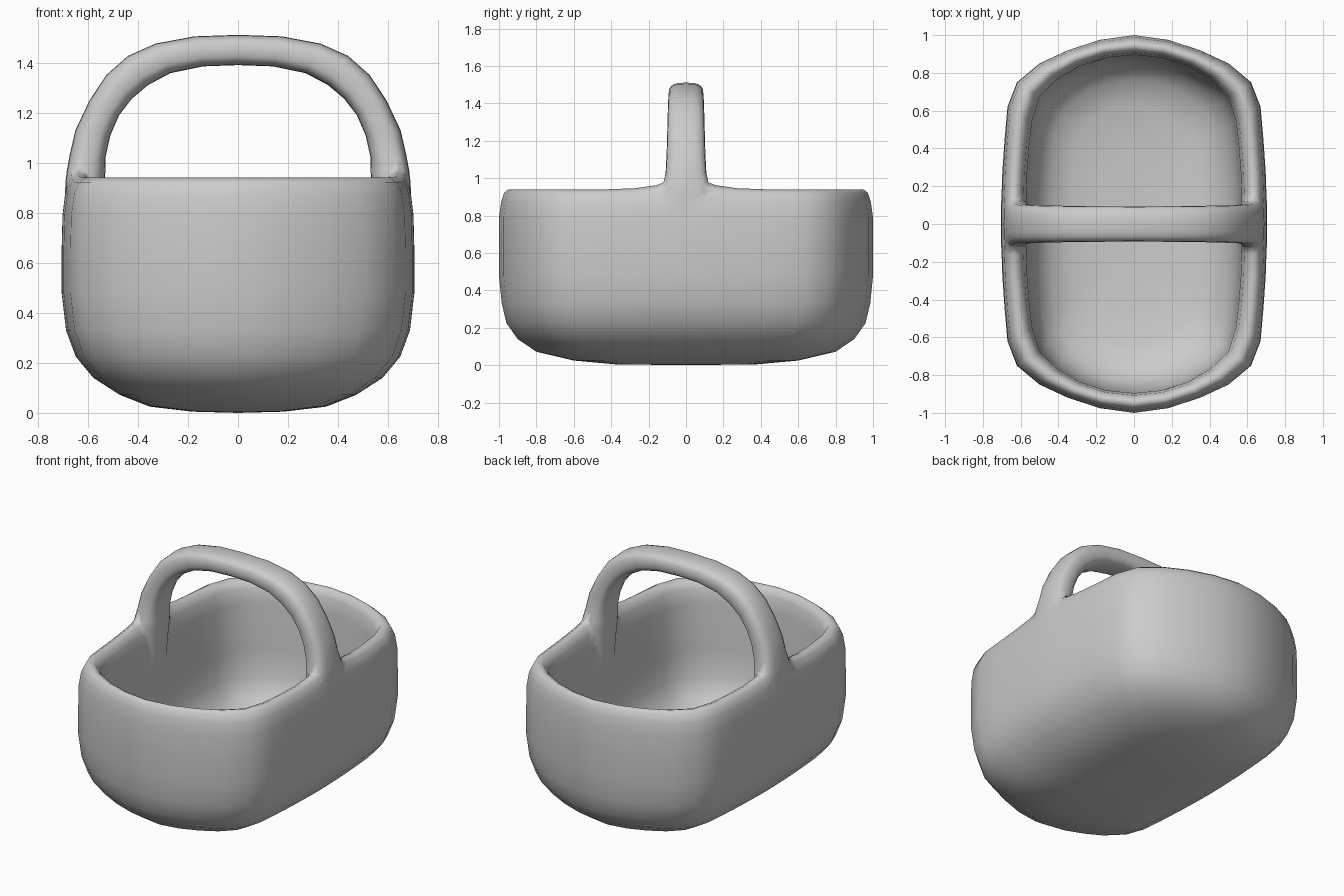
import bpy, bmesh, math
from mathutils import Vector

if "Cube" in bpy.data.objects:
    bpy.data.objects.remove(bpy.data.objects["Cube"])

# Quarter outlines, from the side middle (+x) round to the back middle (+y)
OUTER = [(.705, 0), (.704, .1), (.701, .16), (.697, .28), (.685, .45), (.67, .62),
         (.62, .75), (.5, .85), (.35, .92), (.18, .975), (0, 1)]
INNER = [(.575, 0), (.575, .1), (.575, .16), (.572, .27), (.56, .42), (.545, .55),
         (.505, .68), (.41, .77), (.29, .84), (.15, .885), (0, .9)]
LIFT = [.05, .045, .022, .006] + [0] * 7    # rim swells up where the handle joins

# Rings from the underside, up the outside, over the rim and down to the inner floor:
# blend outer->inner, x scale, y scale, height, share of the handle lift
RINGS = [(0, .26, .38, .005, 0), (0, .5, .6, .025, 0), (0, .67, .8, .072, 0),
         (0, .82, .9, .14, 0), (0, .92, .96, .225, 0), (0, .975, .985, .33, 0),
         (0, 1, 1, .48, 0), (0, 1, 1, .65, 0), (0, .995, 1, .79, 0),
         (.12, 1, 1, .875, .3), (.28, 1, 1, .922, .8), (.5, 1, 1, .94, 1),
         (.75, 1, 1, .928, .8), (.93, 1, 1, .89, .3), (1, .99, .995, .8, 0),
         (1, .97, .99, .5, 0), (1, .95, .97, .33, 0), (1, .88, .93, .235, 0),
         (1, .77, .85, .165, 0), (1, .58, .7, .12, 0), (1, .3, .4, .105, 0)]


def full_loop(quarter):
    """Mirror a quarter outline into a closed loop of points."""
    half = quarter + [(-x, y, z) for x, y, z in quarter[-2::-1]]
    return half + [(x, -y, z) for x, y, z in half[-2:0:-1]]


def body_ring(blend, sx, sy, z, share):
    quarter = []
    for (ox, oy), (ix, iy), lift in zip(OUTER, INNER, LIFT):
        quarter.append(((ox + (ix - ox) * blend) * sx,
                        (oy + (iy - oy) * blend) * sy, z + lift * share))
    return full_loop(quarter)


def loft(name, rings, tips):
    """Skin closed rings, closing each end with a fan to its tip."""
    bm = bmesh.new()
    loops = [[bm.verts.new(p) for p in ring] for ring in rings]
    n = len(loops[0])
    for a, b in zip(loops, loops[1:]):
        for i in range(n):
            j = (i + 1) % n
            bm.faces.new((a[i], a[j], b[j], b[i]))
    for loop, tip in ((loops[0], tips[0]), (loops[-1], tips[1])):
        c = bm.verts.new(tip)
        for i in range(n):
            bm.faces.new((loop[i], loop[(i + 1) % n], c))
    bmesh.ops.recalc_face_normals(bm, faces=bm.faces[:])
    for f in bm.faces:
        f.smooth = True
    mesh = bpy.data.meshes.new(name)
    bm.to_mesh(mesh)
    bm.free()
    obj = bpy.data.objects.new(name, mesh)
    bpy.context.collection.objects.link(obj)
    return obj


# Basket body
basket = loft("basket", [body_ring(*r) for r in RINGS], [(0, 0, 0), (0, 0, .1)])

# Arched handle: outer x, z, inner x, z, half width, extra flare on the outer side
ARCH = [(.675, .52, .565, .52, .085, 0), (.685, .7, .55, .7, .095, .1),
        (.692, .84, .54, .84, .1, .4), (.69, .92, .533, .92, .104, .5),
        (.684, .97, .53, .965, .105, .32), (.673, 1.03, .53, 1.02, .106, .06),
        (.65, 1.13, .51, 1.11, .104, 0), (.593, 1.25, .475, 1.19, .101, 0),
        (.527, 1.35, .425, 1.255, .099, 0), (.44, 1.427, .36, 1.31, .097, 0),
        (.33, 1.476, .27, 1.358, .095, 0), (.175, 1.505, .14, 1.385, .094, 0),
        (0, 1.511, 0, 1.39, .093, 0)]
ARCH += [(-a, b, -c, d, w, f) for a, b, c, d, w, f in ARCH[-2::-1]]


def soft(v):
    return math.copysign(abs(v) ** .7, v)


def handle_ring(ox, oz, ix, iz, w, flare):
    mid = Vector(((ox + ix) / 2, 0, (oz + iz) / 2))
    u = Vector((ox, 0, oz)) - mid
    ring = []
    for k in range(20):
        c, s = math.cos(math.tau * k / 20), math.sin(math.tau * k / 20)
        ring.append(mid + u * soft(c) + Vector((0, w * soft(s) * (1 + flare * (1 + c) / 2), 0)))
    return ring


handle = loft("handle", [handle_ring(*p) for p in ARCH], [(.62, 0, .51), (-.62, 0, .51)])

# Fuse the handle into the body
fuse = basket.modifiers.new("fuse_handle", "BOOLEAN")
fuse.operation = "UNION"
fuse.solver = "EXACT"
fuse.object = handle
handle.hide_render = True
handle.hide_set(True)
